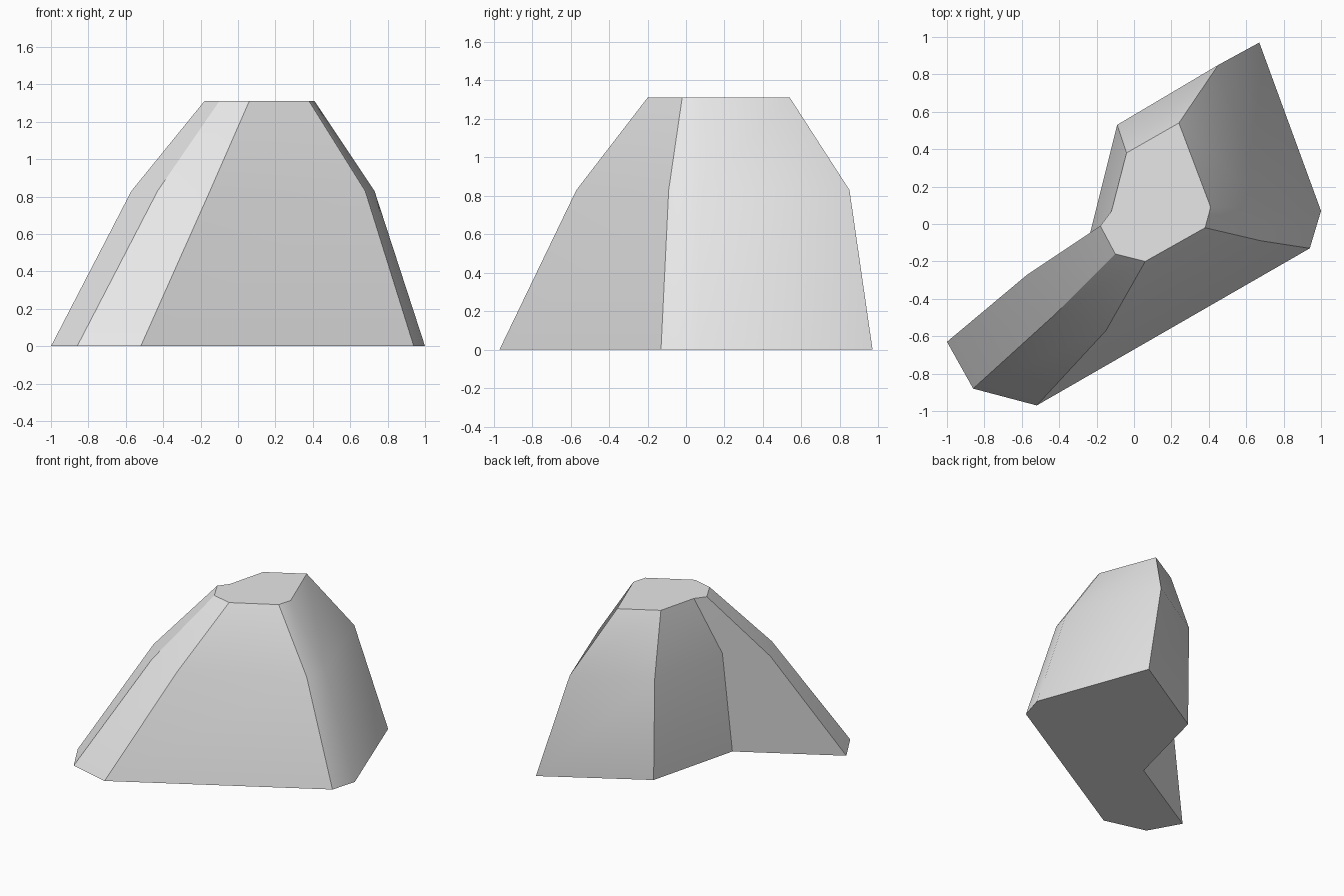
import bpy
import bmesh

# Remove the default object only
default_cube = bpy.data.objects.get("Cube")
if default_cube:
    bpy.data.objects.remove(default_cube, do_unlink=True)


def make_material(name, colour):
    material = bpy.data.materials.new(name)
    material.use_nodes = True
    material.diffuse_color = colour
    shader = next(node for node in material.node_tree.nodes
                  if node.type == 'BSDF_PRINCIPLED')
    shader.inputs["Base Color"].default_value = colour
    return material


def loft(name, sections, soft_corner, material):
    """Join horizontal outlines, given as (height, corners), into a solid.

    Corners run counter-clockwise. Every corner line is sharp except the soft
    one, and the middle outline blends smoothly into its neighbours.
    """
    mesh = bpy.data.meshes.new(name)
    bm = bmesh.new()
    rings = [[bm.verts.new((x, y, height)) for x, y in outline]
             for height, outline in sections]
    count = len(rings[0])

    # Side walls
    for lower, upper in zip(rings, rings[1:]):
        for i in range(count):
            j = (i + 1) % count
            bm.faces.new((lower[i], lower[j], upper[j], upper[i]))

    # Flat base and summit
    bm.faces.new(list(reversed(rings[0])))
    bm.faces.new(rings[-1])

    # Smooth walls with crisp corner lines and rims
    for face in bm.faces:
        face.smooth = True
    for lower, upper in zip(rings, rings[1:]):
        for i in range(count):
            if i != soft_corner:
                bm.edges.get((lower[i], upper[i])).smooth = False
    for rim in (rings[0], rings[-1]):
        for i in range(count):
            bm.edges.get((rim[i - 1], rim[i])).smooth = False

    bmesh.ops.recalc_face_normals(bm, faces=bm.faces[:])
    bm.to_mesh(mesh)
    bm.free()
    mesh.materials.append(material)
    obj = bpy.data.objects.new(name, mesh)
    bpy.context.collection.objects.link(obj)
    return obj


# Outlines of the rock, starting at the tip of the long spur
base_outline = [(-1, -.63), (-.86, -.88), (-.52, -.97), (.94, -.13),
                (1, .07), (.67, .97), (-.08, .53), (-.27, -.21)]
shoulder_outline = [(-.57, -.27), (-.43, -.49), (-.15, -.57), (.68, -.09),
                    (.73, .08), (.45, .85), (-.09, .53), (-.25, -.11)]
summit_outline = [(-.18, -.01), (-.1, -.16), (.06, -.2), (.38, -.02),
                  (.41, .09), (.24, .54), (-.04, .38), (-.12, .07)]

stone_grey = make_material("stone_grey", (.8, .8, .8, 1))
loft("rock_cliff",
     [(0, base_outline), (.83, shoulder_outline), (1.31, summit_outline)],
     soft_corner=4, material=stone_grey)
